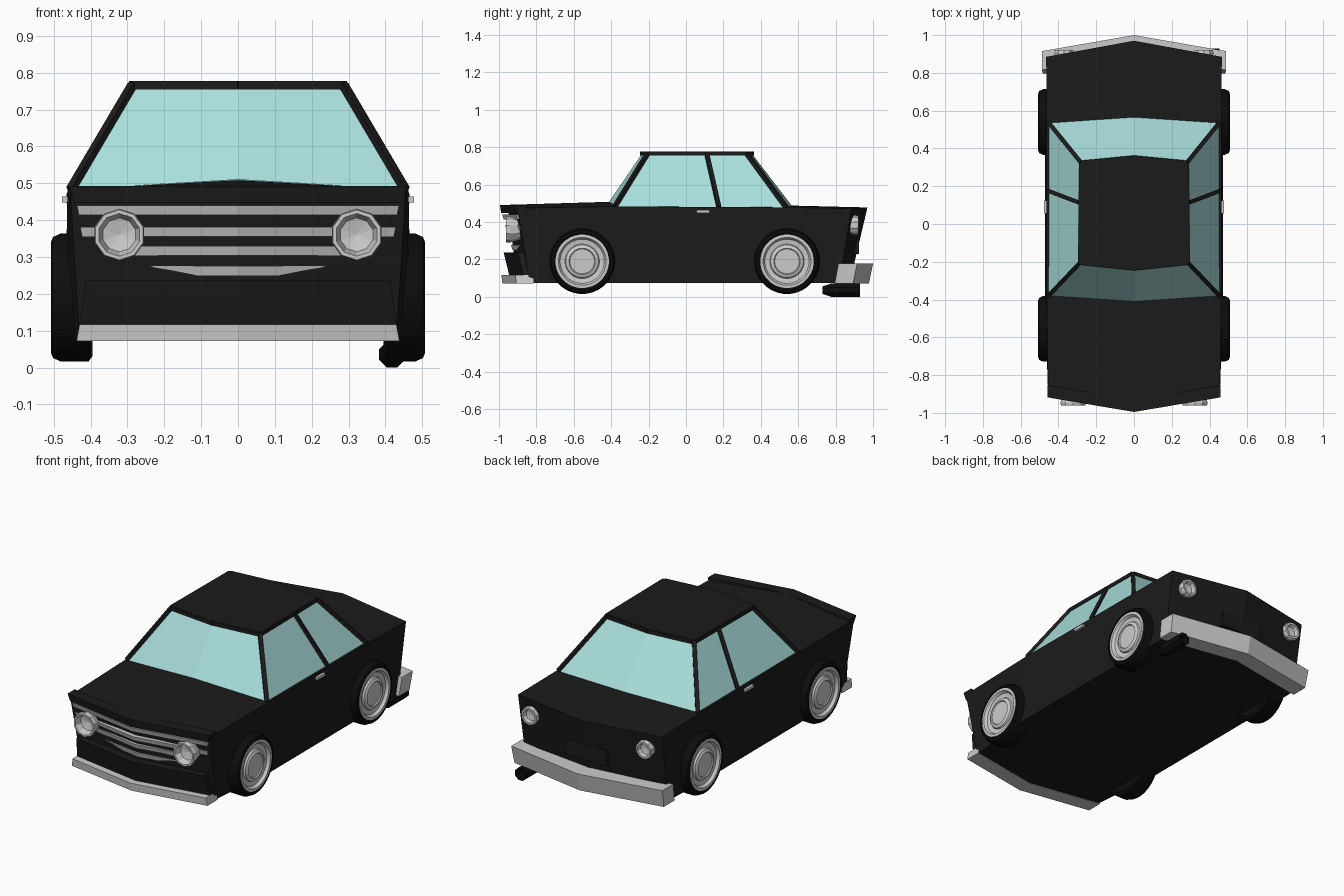
import bpy, bmesh
from math import sin, cos, pi, radians
from mathutils import Vector

if "Cube" in bpy.data.objects:
    bpy.data.objects.remove(bpy.data.objects["Cube"])


def material(name, r, g, b):
    m = bpy.data.materials.new(name)
    m.diffuse_color = (r, g, b, 1)
    m.use_nodes = True
    m.node_tree.nodes["Principled BSDF"].inputs["Base Color"].default_value = m.diffuse_color
    return m


PAINT = material("black_paint", 0.011, 0.011, 0.011)
RUBBER = material("rubber", 0.004, 0.004, 0.004)
GLASS = material("tinted_glass", 0.40, 0.74, 0.72)


def make(name, verts, faces, mat=None, mirror=True, smooth=False):
    """Mesh in world coordinates, optionally mirrored across x = 0."""
    bm = bmesh.new()
    vs = [bm.verts.new(v) for v in verts]
    for f in faces:
        bm.faces.new([vs[i] for i in f])
    bmesh.ops.remove_doubles(bm, verts=bm.verts, dist=1e-5)
    bmesh.ops.recalc_face_normals(bm, faces=bm.faces)
    me = bpy.data.meshes.new(name)
    bm.to_mesh(me)
    bm.free()
    ob = bpy.data.objects.new(name, me)
    bpy.context.collection.objects.link(ob)
    if mat:
        me.materials.append(mat)
    if smooth:
        bpy.ops.object.select_all(action='DESELECT')
        ob.select_set(True)
        bpy.context.view_layer.objects.active = ob
        bpy.ops.object.shade_smooth_by_angle(angle=radians(30))
    if mirror:
        ob.modifiers.new("Mirror", 'MIRROR').use_clip = True
    return ob


def chevron(name, profile, dy, mat=None):
    """Closed (y, z, half_width) profile swept from the centre to the swept-back side."""
    n = len(profile)
    verts = [(0, y, z) for y, z, w in profile] + [(w, y + dy, z) for y, z, w in profile]
    faces = [(i, (i + 1) % n, n + (i + 1) % n, n + i) for i in range(n)]
    return make(name, verts, faces + [tuple(range(n, 2 * n))], mat)


def lathe(name, profile, centre, axis, seg, mat=None, mirror=True, smooth=False):
    """Spin (radius, position along axis) points about an x or y axis."""
    n = len(profile)
    verts = []
    for k in range(seg):
        a = 2 * pi * (k + 0.5) / seg
        for r, p in profile:
            c, s = r * cos(a), r * sin(a)
            verts.append((p, centre[0] + c, centre[1] + s) if axis == 'X'
                         else (centre[0] + c, p, centre[1] + s))
    faces = []
    for k in range(seg):
        a, b = k * n, (k + 1) % seg * n
        for i in range(n - 1):
            q = [a + i, a + i + 1, b + i + 1, b + i]
            if profile[i][0] == 0:
                q = q[:3]
            elif profile[i + 1][0] == 0:
                q = [q[0], q[1], q[3]]
            faces.append(q)
    return make(name, verts, faces, mat, mirror, smooth)


def bar(name, a, b, t=0.022, mat=PAINT):
    """Square bar between two points."""
    a, b = Vector(a), Vector(b)
    d = (b - a).normalized()
    u = d.cross(Vector((0, 0, 1))).normalized() * t / 2
    v = d.cross(u).normalized() * t / 2
    ring = [u + v, u - v, -u - v, -u + v]
    verts = [p + r for p in (a, b) for r in ring]
    faces = [(i, (i + 1) % 4, 4 + (i + 1) % 4, 4 + i) for i in range(4)]
    return make(name, verts, faces + [(0, 1, 2, 3), (4, 5, 6, 7)], mat)


def box(name, c, s, mat=None, mirror=True):
    verts = [(c[0] + s[0] * i / 2, c[1] + s[1] * j / 2, c[2] + s[2] * k / 2)
             for i in (-1, 1) for j in (-1, 1) for k in (-1, 1)]
    return make(name, verts, [(0, 1, 3, 2), (4, 5, 7, 6), (0, 1, 5, 4),
                              (2, 3, 7, 6), (0, 2, 6, 4), (1, 3, 7, 5)], mat, mirror)


# body hull: stations front to back, each centre-top, side-top, side-bottom, centre-bottom
stations = [
    [(0, -.955, .492), (.455, -.90, .475), (.43, -.835, .075), (0, -.90, .075)],
    [(0, -.41, .508), (.462, -.38, .483), (.472, -.38, .075), (0, -.38, .075)],
    [(0, .565, .488), (.462, .535, .478), (.472, .535, .075), (0, .535, .075)],
    [(0, .97, .478), (.465, .885, .472), (.46, .82, .075), (0, .875, .075)],
]
faces = [(4 * s + i, 4 * s + i + 1, 4 * s + i + 5, 4 * s + i + 4)
         for s in range(3) for i in range(3)]
make("body", sum(stations, []), faces + [(0, 1, 2, 3), (12, 13, 14, 15)], PAINT)

# nose: hood lip, grille slats, valance and front bumper
chevron("hood_lip", [(-.995, .492, .457), (-.988, .447, .445), (-.93, .447, .445),
                     (-.93, .492, .457)], .077, PAINT)
for i, (z, y, w) in enumerate([(.44, -.983, .437), (.381, -.967, .427),
                               (.33, -.950, .416), (.276, -.935, .407)]):
    chevron(f"grille_slat_{i + 1}", [(y, z, w), (y + .008, z - .026, w - .005),
                                     (y + .05, z - .026, w - .005), (y + .05, z, w)], .075)
chevron("front_valance", [(-.975, .237, .413), (-.945, .115, .43), (-.87, .115, .43),
                          (-.87, .237, .413)], .075, PAINT)
chevron("front_bumper", [(-.987, .117, .43), (-.982, .072, .438), (-.89, .072, .438),
                         (-.89, .117, .43)], .075)

# tail: rear bumper and blank plate
chevron("rear_bumper", [(1.0, .177, .488), (.978, .072, .482), (.88, .072, .482),
                        (.90, .177, .488)], -.085)
box("rear_plate", (0, .91, .275), (.27, .03, .09), PAINT, False)

# cup-shaped lamps
lathe("headlight", [(0, -.85), (.05, -.85), (.058, -.90), (.071, -.945), (.068, -.962),
                    (.058, -.962), (.046, -.925), (0, -.915)], (.322, .36), 'Y', 10)
lathe("tail_light", [(0, .82), (.045, .82), (.045, .87), (.054, .905), (.05, .922),
                     (.038, .922), (.032, .90), (0, .895)], (.37, .383), 'Y', 10)

# cabin: glass, roof and pillars
fbc, fbs, rbs, rbc = (0, -.41, .51), (.452, -.38, .483), (.45, .535, .478), (0, .565, .488)
ftc, fts, rts, rtc = (0, -.235, .766), (.285, -.205, .766), (.28, .325, .766), (0, .352, .766)
make("windows", [fbc, fbs, rbs, rbc, ftc, fts, rts, rtc],
     [(0, 1, 5, 4), (1, 2, 6, 5), (2, 3, 7, 6)], GLASS)
make("roof", [(x * 1.02, y, z) for z in (.757, .778) for x, y, _ in (ftc, fts, rts, rtc)],
     [(0, 1, 2, 3), (4, 5, 6, 7), (0, 1, 5, 4), (1, 2, 6, 5), (2, 3, 7, 6)], PAINT)
for name, a, b in [("front_pillar", fbs, fts), ("rear_pillar", rbs, rts),
                   ("middle_pillar", (.453, .175, .48), (.283, .11, .766)),
                   ("roof_front_rail", ftc, fts), ("roof_side_rail", fts, rts),
                   ("roof_rear_rail", rts, rtc)]:
    bar(name, a, b)

# door handles
box("door_handle", (.467, .09, .456), (.02, .07, .016))

# wheels: tyre and stepped hub
for pos, y in (("front", -.555), ("rear", .54)):
    lathe(pos + "_tyre", [(0, .395), (.160, .395), (.174, .405), (.175, .48), (.165, .502),
                          (.152, .507), (.141, .503), (.135, .47), (0, .47)],
          (y, .19), 'X', 32, RUBBER, smooth=True)
    lathe(pos + "_hub", [(0, .46), (.143, .46), (.143, .507), (.128, .508), (.118, .492),
                         (.092, .488), (.088, .498), (.070, .506), (.066, .500), (0, .500)],
          (y, .19), 'X', 32, smooth=True)

# exhaust pipe on one side only
lathe("exhaust_pipe", [(0, .73), (.022, .73), (.038, .775), (.038, .93), (.028, .93),
                       (.028, .87), (0, .87)], (.418, .0355), 'Y', 8, RUBBER, mirror=False)
